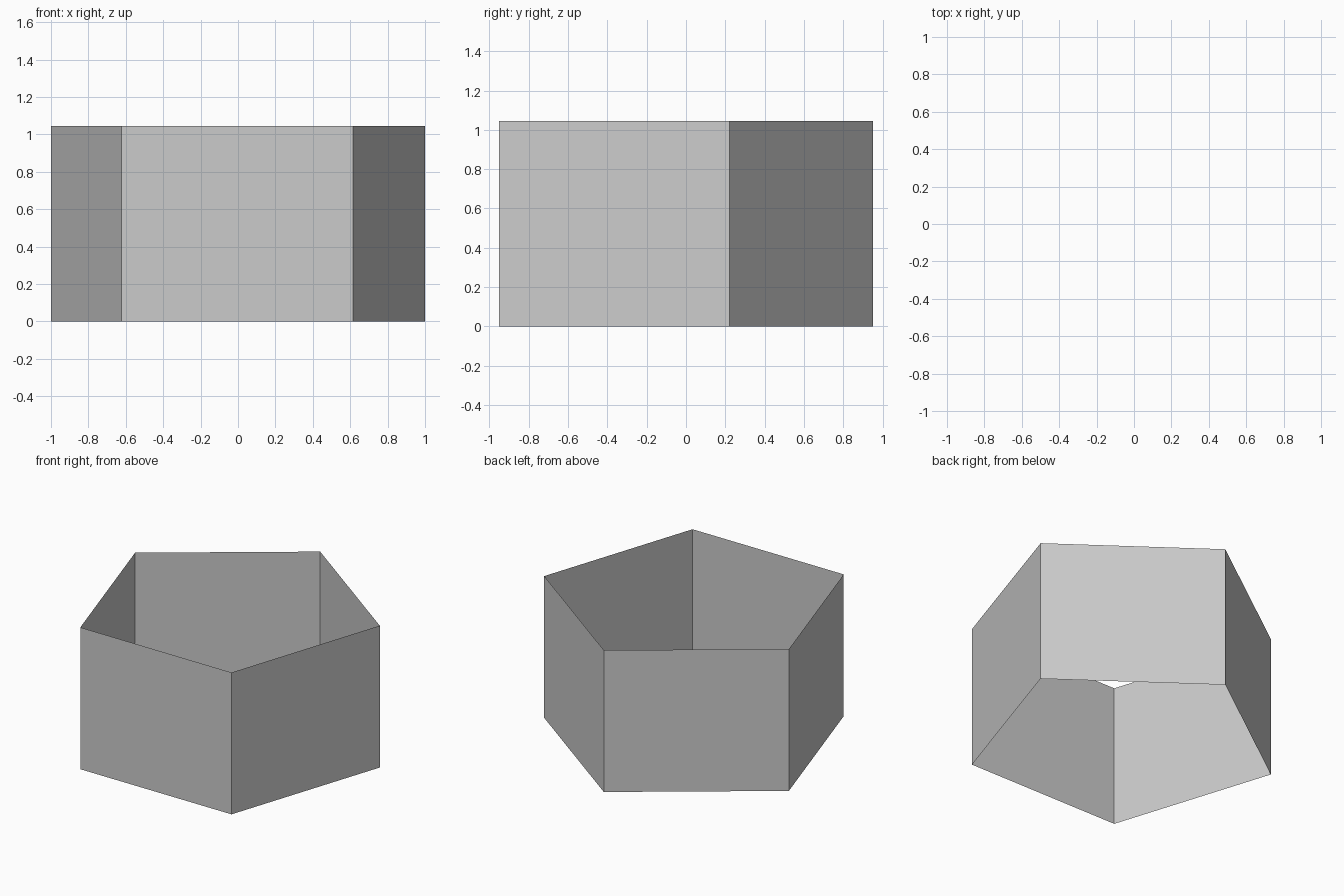
import bpy, bmesh, math

if "Cube" in bpy.data.objects:
    bpy.data.objects.remove(bpy.data.objects["Cube"])

SIDES, HEIGHT = 5, 1.045
RADIUS = 1 / math.cos(math.radians(18))
TURN = math.radians(90 - 0.23)  # one corner points to the back, with a slight twist

# Open pentagonal wall: a thin ring with no top or bottom
bm = bmesh.new()
ring = [bm.verts.new((RADIUS * math.cos(TURN + i * math.tau / SIDES) - 0.001,
                      RADIUS * math.sin(TURN + i * math.tau / SIDES) - 0.099, 0))
        for i in range(SIDES)]
edges = [bm.edges.new((ring[i], ring[(i + 1) % SIDES])) for i in range(SIDES)]
up = bmesh.ops.extrude_edge_only(bm, edges=edges)["geom"]
bmesh.ops.translate(bm, vec=(0, 0, HEIGHT),
                    verts=[g for g in up if isinstance(g, bmesh.types.BMVert)])

# Point the faces outward
bm.normal_update()
bmesh.ops.reverse_faces(bm, faces=[
    f for f in bm.faces if f.normal.xy.dot(f.calc_center_median().xy) < 0])

mesh = bpy.data.meshes.new("pentagon_wall")
bm.to_mesh(mesh)
bm.free()
bpy.context.collection.objects.link(bpy.data.objects.new("pentagon_wall", mesh))
